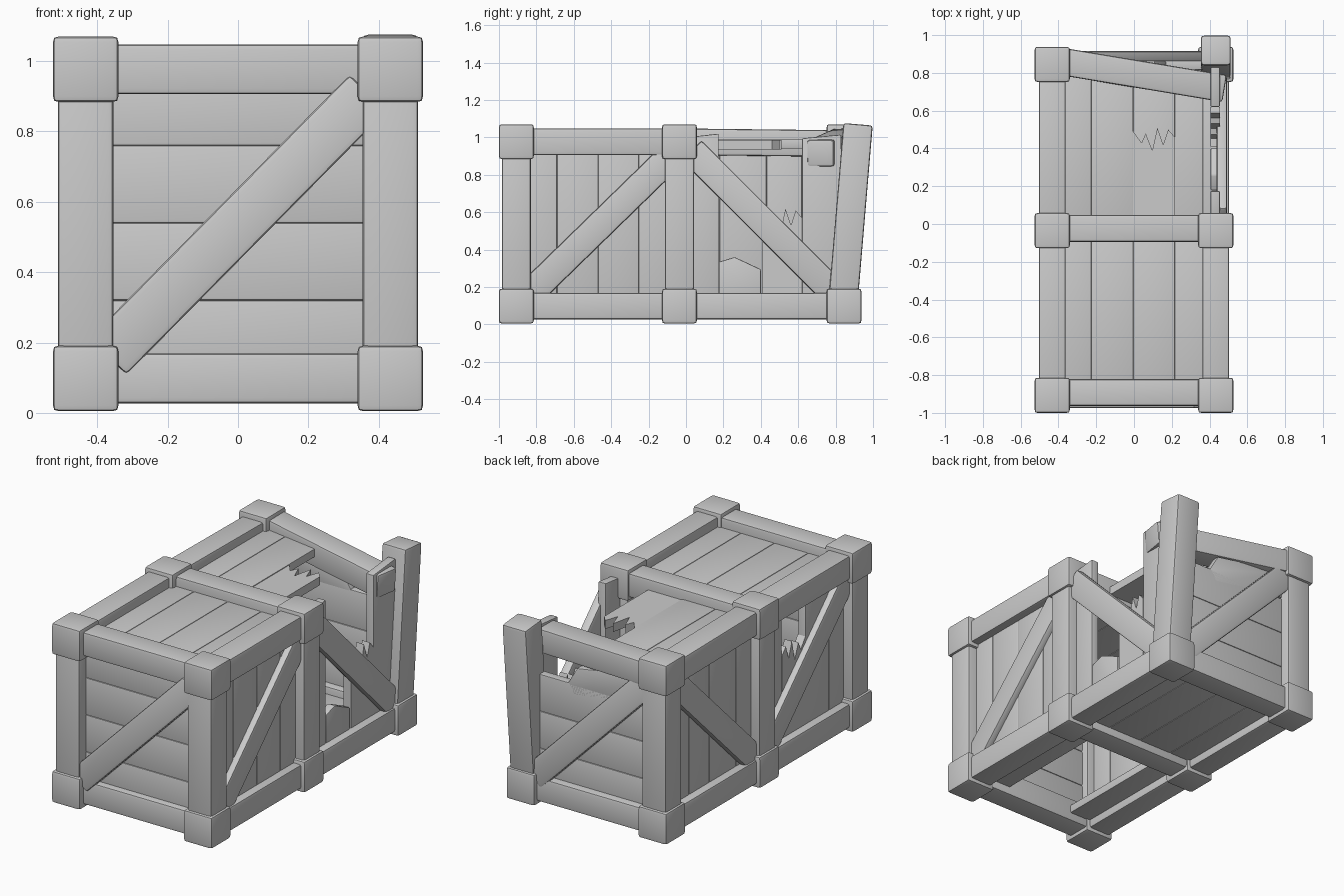
import bpy, bmesh
from mathutils import Vector, Matrix

if "Cube" in bpy.data.objects:
    bpy.data.objects.remove(bpy.data.objects["Cube"])

YS = {"front": -0.907, "mid": -0.035, "back": 0.845}
XS = {"left": -0.433, "right": 0.433}
ZS = {"bottom": 0.098, "top": 0.977}
B = 0.433


def finish(name, bm, bevel):
    bmesh.ops.recalc_face_normals(bm, faces=bm.faces)
    if bevel:
        bmesh.ops.bevel(bm, geom=bm.edges[:], offset=bevel, segments=2, profile=0.6,
                        affect='EDGES', clamp_overlap=True)
    me = bpy.data.meshes.new(name)
    bm.to_mesh(me)
    bm.free()
    ob = bpy.data.objects.new(name, me)
    bpy.context.collection.objects.link(ob)
    bpy.context.view_layer.objects.active = ob
    ob.select_set(True)
    bpy.ops.object.shade_smooth_by_angle(angle=0.6)
    ob.select_set(False)


def bar(name, p, q, n, width, thick, bevel=0.016):
    """Box from p to q; thick is measured along n."""
    p, q = Vector(p), Vector(q)
    d = (q - p).normalized()
    side = Vector(n).cross(d).normalized()
    up = d.cross(side)
    rot = Matrix((d, side, up)).transposed().to_4x4()
    bm = bmesh.new()
    bmesh.ops.create_cube(bm, size=1, matrix=Matrix.Translation((p + q) / 2) @ rot
                          @ Matrix.Diagonal(((q - p).length, width, thick, 1)))
    finish(name, bm, bevel)


def plank(name, axis, off, pts, thick=0.05, bevel=0.008):
    """Outline in the plane across axis, extruded to a board."""
    bm = bmesh.new()
    vs = []
    for u, v in pts:
        c = [u, v]
        c.insert(axis, off - thick / 2)
        vs.append(bm.verts.new(c))
    f = bm.faces.new(vs)
    r = bmesh.ops.extrude_face_region(bm, geom=[f])
    step = Vector((0, 0, 0))
    step[axis] = thick
    bmesh.ops.translate(bm, vec=step,
                        verts=[g for g in r["geom"] if isinstance(g, bmesh.types.BMVert)])
    finish(name, bm, bevel)


def rect(u0, u1, v0, v1):
    return [(u0, v0), (u1, v0), (u1, v1), (u0, v1)]


def jagged(u0, u1, v0, v1):
    """Board with a splintered end at v1."""
    teeth = [(1, 0.0), (0.84, 0.04), (0.72, -0.04), (0.58, 0.05),
             (0.46, -0.07), (0.3, 0.02), (0.2, -0.03), (0, 0.03)]
    return [(u0, v0), (u1, v0)] + [(u0 + t * (u1 - u0), v1 + h) for t, h in teeth]


# Corner blocks and posts (the top back right block is lost)
for sx, x in XS.items():
    for sy, y in YS.items():
        broken = sx == "right" and sy == "back"
        for sz, z in ZS.items():
            if not (broken and sz == "top"):
                bar(f"block_{sz}_{sy}_{sx}", (x, y, z - 0.093), (x, y, z + 0.093), (1, 0, 0), 0.186, 0.186)
        if not broken:
            bar(f"post_{sy}_{sx}", (x, y, 0.1), (x, y, 0.97), (1, 0, 0), 0.155, 0.158)
bar("leaning_post", (B, 0.838, 0.1), (B, 0.92, 1.07), (1, 0, 0), 0.157, 0.157)

# Beams across and along
for sz, z in ZS.items():
    for sy, y in YS.items():
        if not (sz == "top" and sy == "back"):
            yy = y + {"front": 0.015, "mid": 0.012, "back": -0.005}[sy]
            bar(f"cross_beam_{sz}_{sy}", (-B, yy, z), (B, yy, z), (0, 0, 1), 0.142, 0.142)
    for sx, x in XS.items():
        bar(f"side_beam_{sz}_{sx}_front", (x, -0.907, z), (x, -0.035, z), (0, 0, 1), 0.142, 0.142)
        if not (sz == "top" and sx == "right"):
            bar(f"side_beam_{sz}_{sx}_back", (x, -0.035, z), (x, 0.845, z - 0.01 * (z > 0.5)),
                (0, 0, 1), 0.142, 0.142)
bar("fallen_cross_beam", (-0.43, 0.868, 0.982), (0.475, 0.718, 0.915), (0, 0, 1), 0.145, 0.142)

# Diagonal braces
bar("brace_front", (-0.37, -0.945, 0.16), (0.37, -0.945, 0.91), (0, 1, 0), 0.147, 0.06)
bar("brace_back", (0.37, 0.885, 0.16), (-0.37, 0.885, 0.91), (0, 1, 0), 0.147, 0.06)
bar("brace_right_front", (0.465, -0.84, 0.16), (0.465, -0.07, 0.91), (1, 0, 0), 0.15, 0.055)
bar("brace_right_back", (0.465, 0.03, 0.93), (0.465, 0.80, 0.16), (1, 0, 0), 0.15, 0.055)
bar("brace_left_front", (-0.465, -0.84, 0.91), (-0.465, -0.07, 0.16), (1, 0, 0), 0.15, 0.055)
bar("brace_left_back", (-0.465, 0.03, 0.16), (-0.465, 0.80, 0.91), (1, 0, 0), 0.15, 0.055)

# Horizontal boards on front and back
zcuts = [0.12, 0.32, 0.54, 0.76, 0.95]
for i, (a, b) in enumerate(zip(zcuts, zcuts[1:])):
    plank(f"front_board_{i}", 1, -0.897, rect(-0.42, 0.42, a, b))
    if i < 3:
        plank(f"back_board_{i}", 1, 0.84, rect(-0.42, 0.42, a, b))
plank("back_board_broken", 1, 0.84,
      [(-0.42, 0.78), (0.13, 0.69), (0.17, 0.76), (0.11, 0.86), (-0.42, 0.95)])

# Vertical boards on both sides, some of them snapped
fcuts = [-0.88, -0.69, -0.47, -0.252, -0.05]
for i, (a, b) in enumerate(zip(fcuts, fcuts[1:])):
    plank(f"right_front_board_{i}", 0, 0.43, rect(a, b, 0.1, 0.97))
    if i == 2:
        plank("left_front_board_broken", 0, -0.43, jagged(a, b, 0.1, 0.66), bevel=0)
    else:
        plank(f"left_front_board_{i}", 0, -0.43, rect(a, b, 0.1, 0.97))
bcuts = [-0.03, 0.18, 0.43, 0.62, 0.84]
for i, (a, b) in enumerate(zip(bcuts, bcuts[1:])):
    plank(f"left_back_board_{i}", 0, -0.43, rect(a, b, 0.1, 0.97))
plank("right_back_board_near", 0, 0.43, [(0, 0.1), (0.175, 0.1), (0.175, 1.02), (0.0, 1.0)])
plank("right_back_stub_short", 0, 0.43,
      [(0.178, 0.1), (0.4, 0.1), (0.4, 0.295), (0.26, 0.36), (0.178, 0.335)])
plank("right_back_stub_jagged", 0, 0.43, jagged(0.41, 0.62, 0.1, 0.57), bevel=0)
plank("right_back_board_far", 0, 0.43, [(0.62, 0.1), (0.83, 0.1), (0.83, 1.015), (0.62, 0.995)])

# Lid and floor boards
xcuts = [-0.42, -0.226, -0.004, 0.216, 0.42]
for i, (a, b) in enumerate(zip(xcuts, xcuts[1:])):
    plank(f"lid_front_board_{i}", 2, 0.965, rect(a, b, -0.88, -0.035))
    if i < 2:
        plank(f"lid_back_board_{i}", 2, 0.965, rect(a, b, -0.03, 0.82))
    plank(f"floor_back_board_{i}", 2, 0.1, rect(a, b, -0.03, 0.82))
    if i in (0, 3):
        plank(f"floor_front_board_{i}", 2, 0.1, rect(a, b, -0.88, -0.035))
plank("lid_back_board_broken", 2, 0.96, jagged(-0.004, 0.216, -0.03, 0.46), bevel=0)
